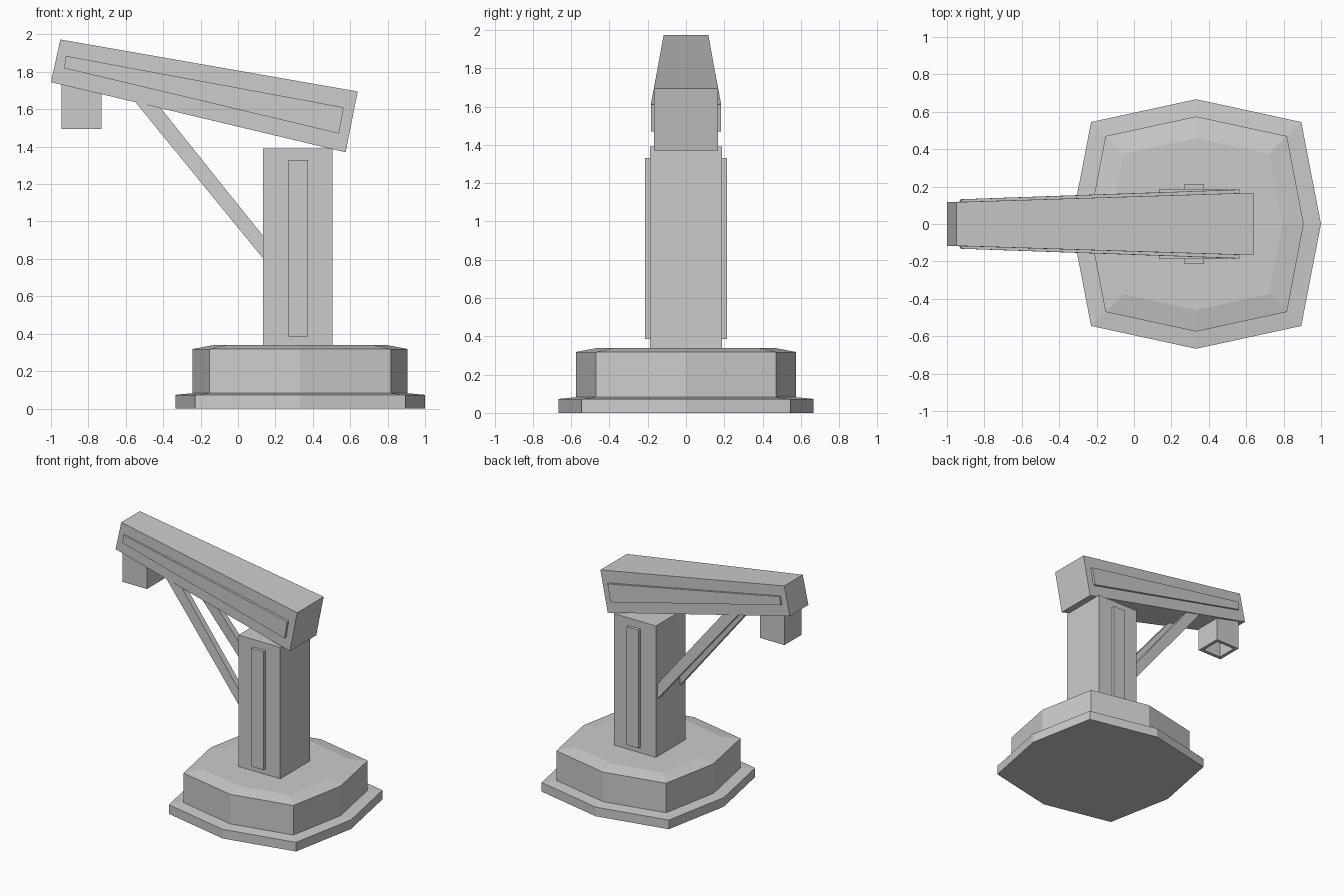
import bpy
import bmesh

if "Cube" in bpy.data.objects:
    bpy.data.objects.remove(bpy.data.objects["Cube"])


def make_object(name, bm):
    bmesh.ops.recalc_face_normals(bm, faces=bm.faces)
    mesh = bpy.data.meshes.new(name)
    bm.to_mesh(mesh)
    bm.free()
    obj = bpy.data.objects.new(name, mesh)
    bpy.context.collection.objects.link(obj)
    return obj


def loft(name, rings):
    """Skin a list of equally sized point rings and cap both ends."""
    bm = bmesh.new()
    rows = [[bm.verts.new(p) for p in ring] for ring in rings]
    n = len(rows[0])
    for a, b in zip(rows, rows[1:]):
        for i in range(n):
            j = (i + 1) % n
            bm.faces.new((a[i], a[j], b[j], b[i]))
    bm.faces.new(rows[0][::-1])
    bm.faces.new(rows[-1])
    return make_object(name, bm)


def octagon(r, d, e, z):
    """Eight-sided ring: tips at radius r, diagonal corners at (d, e)."""
    cx = 0.3325
    pts = [(r, 0), (d, e), (0, r), (-d, e), (-r, 0), (-d, -e), (0, -r), (d, -e)]
    return [(cx + x, y, z) for x, y in pts]


def side_slab(name, profile, inner, outer):
    """Extrude an x-z profile between per-point y values."""
    return loft(name, [[(x, y, z) for (x, z), y in zip(profile, ys)]
                       for ys in (inner, outer)])


def box(name, x0, x1, y0, y1, z0, z1):
    ring = [(x0, y0), (x1, y0), (x1, y1), (x0, y1)]
    return loft(name, [[(x, y, z) for x, y in ring] for z in (z0, z1)])


# Stepped octagonal base
loft("base_plate", [octagon(0.667, 0.562, 0.545, 0),
                    octagon(0.667, 0.562, 0.545, 0.073),
                    octagon(0.575, 0.485, 0.47, 0.082)])
loft("base_block", [octagon(0.575, 0.485, 0.47, 0.07),
                    octagon(0.575, 0.485, 0.47, 0.318),
                    octagon(0.46, 0.388, 0.375, 0.34)])

# Upright column
box("column", 0.135, 0.505, -0.188, 0.188, 0.33, 1.39)

# Tapered sloping arm
arm = [(-0.95, 1.973), (-1.0, 1.745), (0.575, 1.37), (0.64, 1.695)]
half = [0.117, 0.117, 0.167, 0.167]
side_slab("arm", arm, [-h for h in half], half)

# Raised side panels and the pair of diagonal struts
arm_panel = [(-0.92, 1.885), (-0.93, 1.82), (0.54, 1.47), (0.565, 1.61)]
strut = [(-0.55, 1.64), (0.14, 0.795), (0.14, 0.915), (-0.415, 1.608)]
for s, side in ((-1, "front"), (1, "back")):
    y0, y1 = sorted((s * 0.18, s * 0.213))
    box(f"column_panel_{side}", 0.27, 0.375, y0, y1, 0.385, 1.33)
    side_slab(f"arm_panel_{side}", arm_panel,
              [s * y for y in (0.11, 0.11, 0.155, 0.155)],
              [s * y for y in (0.132, 0.132, 0.184, 0.184)])
    side_slab(f"strut_{side}", strut,
              [s * y for y in (0.08, 0.115, 0.115, 0.08)],
              [s * y for y in (0.125, 0.165, 0.165, 0.125)])

# Hollow square spout, open underneath
spout = box("spout", -0.945, -0.73, -0.107, 0.107, 1.495, 1.78)
bm = bmesh.new()
bm.from_mesh(spout.data)
bm.faces.ensure_lookup_table()
bottom = min(bm.faces, key=lambda f: f.calc_center_median().z)
bmesh.ops.inset_region(bm, faces=[bottom], thickness=0.038)
hole = bmesh.ops.extrude_discrete_faces(bm, faces=[bottom])["faces"][0]
bmesh.ops.translate(bm, verts=hole.verts, vec=(0, 0, 0.19))
bm.to_mesh(spout.data)
bm.free()
